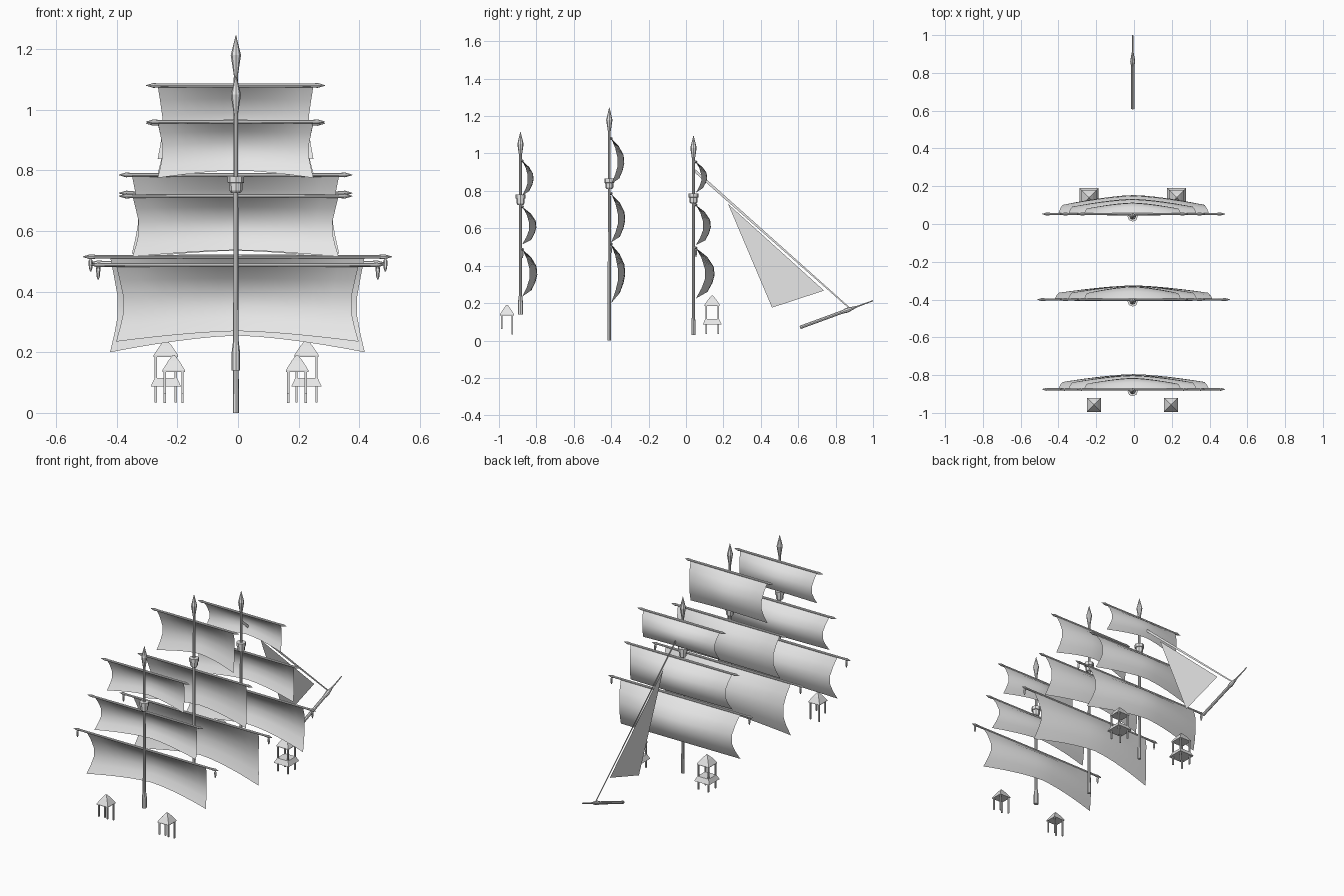
import bpy, bmesh, math
from mathutils import Vector

if "Cube" in bpy.data.objects:
    bpy.data.objects.remove(bpy.data.objects["Cube"])

grey = bpy.data.materials.new("plain_grey")
grey.use_nodes = True
grey.diffuse_color = (0.8, 0.8, 0.8, 1)
grey.node_tree.nodes["Principled BSDF"].inputs["Base Color"].default_value = (0.8, 0.8, 0.8, 1)

CX = -0.007


def make(name, verts, faces, smooth=False):
    mesh = bpy.data.meshes.new(name)
    mesh.from_pydata(verts, [], faces)
    mesh.materials.append(grey)
    for p in mesh.polygons:
        p.use_smooth = smooth
    obj = bpy.data.objects.new(name, mesh)
    bpy.context.collection.objects.link(obj)
    return obj


def lathe(name, start, end, profile, sides=8, turn=0.0):
    """Turned shape along start-end; profile holds (distance along 0..1, radius)."""
    start, end = Vector(start), Vector(end)
    axis = end - start
    rot = axis.to_track_quat('Z', 'Y')
    verts, faces = [], []
    for t, r in profile:
        for i in range(sides):
            a = math.tau * i / sides + turn
            verts.append(start + axis * t + rot @ Vector((r * math.cos(a), r * math.sin(a), 0)))
    for k in range(len(profile) - 1):
        for i in range(sides):
            j = (i + 1) % sides
            a, b = k * sides, (k + 1) * sides
            faces.append((a + i, a + j, b + j, b + i))
    faces.append(tuple(reversed(range(sides))))
    faces.append(tuple(range(len(verts) - sides, len(verts))))
    return make(name, verts, faces)


def square(name, x, y, z0, z1, half0, half1):
    """Square tapered block."""
    s = math.sqrt(2)
    return lathe(name, (x, y, z0), (x, y, z1), [(0, half0 * s), (1, half1 * s)], 4, math.pi / 4)


# Billowing sail: pinched sides, arched foot, deepest at the middle
ROWS = [(0, 0, 0, 1), (0.2, 0.6, 0.3, 0.97), (0.42, 0.95, 0.48, 0.94),
        (0.62, 1, 0.48, 0.94), (0.8, 0.88, 0.3, 0.965), (1, 0.62, 0, 1)]


def sail(name, x, y, top, foot, half, depth, arch):
    n = 12
    verts, faces = [], []
    for v, mid, edge, pinch in ROWS:
        for i in range(n + 1):
            u = 2 * i / n - 1
            k = 1 - abs(u) ** 1.5
            z = top + (foot + arch * k - top) * v
            verts.append((x + u * half * pinch, y + depth * (edge + (mid - edge) * k), z))
    for r in range(len(ROWS) - 1):
        for i in range(n):
            a = r * (n + 1) + i
            faces.append((a, a + 1, a + n + 2, a + n + 1))
    return make(name, verts, faces, True)


def yard(name, x, y, z, half):
    e = 0.012 / half
    lathe(name, (x - half, y, z), (x + half, y, z),
          [(0, 0.001), (e, 0.008), (2 * e, 0.006), (0.5, 0.007),
           (1 - 2 * e, 0.006), (1 - e, 0.008), (1, 0.001)])


def mast(name, y, base, nest, tip, foot):
    parts = [(base, foot), (base + 0.06, foot), (base + 0.1, 0.009), (tip - 0.13, 0.007),
             (tip - 0.065, 0.017), (tip, 0.001)]
    h = tip - base
    lathe(name + "_mast", (CX, y, base), (CX, y, tip), [((z - base) / h, r) for z, r in parts])
    lathe(name + "_lookout", (CX, y, nest - 0.055), (CX, y, nest),
          [(0, 0.015), (0.15, 0.021), (0.6, 0.022), (0.62, 0.027), (1, 0.027)])


# Masts: mast y, yard y, base, lookout top, tip, foot radius
mast("rear", -0.885, 0.14, 0.78, 1.115, 0.014)
mast("middle", -0.41, 0.0, 0.865, 1.245, 0.01)
mast("fore", 0.04, 0.03, 0.787, 1.095, 0.01)

# Rigs: yard y, then (top, foot, yard half, sail half, depth, arch) from low to high
rigs = {
    "rear": (-0.875, [(0.488, 0.235, 0.485, 0.4, 0.08, 0.035),
                      (0.715, 0.515, 0.385, 0.34, 0.075, 0.022),
                      (0.96, 0.775, 0.295, 0.257, 0.06, 0.025)]),
    "middle": (-0.4, [(0.515, 0.2, 0.51, 0.42, 0.075, 0.055),
                      (0.785, 0.525, 0.385, 0.342, 0.075, 0.03),
                      (1.08, 0.837, 0.295, 0.257, 0.07, 0.03)]),
    "fore": (0.053, [(0.495, 0.225, 0.485, 0.4, 0.1, 0.035),
                     (0.725, 0.51, 0.385, 0.34, 0.08, 0.025),
                     (0.955, 0.79, 0.295, 0.257, 0.06, 0.025)]),
}
for mast_name, (y, tiers) in rigs.items():
    for level, (top, foot, span, half, depth, arch) in zip(("lower", "mid", "upper"), tiers):
        x = -0.002 if level == "lower" else -0.008
        yard(f"{mast_name}_{level}_yard", x, y, top, span)
        sail(f"{mast_name}_{level}_sail", x, y, top, foot, half, depth, arch)
    # Hanging pulleys near the ends of the lowest yard
    z, span = tiers[0][0], tiers[0][2]
    for side, s in (("left", 1), ("right", -1)):
        px = s * (span - 0.024)
        lathe(f"{mast_name}_{side}_pulley", (px, y, z - 0.048), (px, y, z),
              [(0, 0.002), (0.25, 0.006), (0.7, 0.007), (0.85, 0.003), (1, 0.003)], 6)

# Bowsprit with a slim tip
lathe("bowsprit", (CX, 0.61, 0.07), (CX, 1.0, 0.213),
      [(0, 0.009), (0.58, 0.009), (0.64, 0.013), (0.68, 0.011), (0.78, 0.004), (1, 0.003)])

# Flat stay and triangular sail on the centre plane
make("fore_stay", [(CX, 0.05, 0.915), (CX, 0.888, 0.166), (CX, 0.884, 0.16), (CX, 0.05, 0.895)],
     [(0, 1, 2, 3)])
make("head_sail", [(CX, 0.225, 0.73), (CX, 0.738, 0.267), (CX, 0.46, 0.176)], [(0, 1, 2)])


# Roofed lanterns on four posts
def posts(name, x, y, gap, top, back, front):
    for side, sx in (("left", 1), ("right", -1)):
        for end, sy, low in (("back", -1, back), ("front", 1, front)):
            square(f"{name}_{side}_{end}_post", x + sx * gap, y + sy * gap, low, top, 0.004, 0.004)


def roof(name, x, y, z, half):
    square(name + "_eave", x, y, z, z + 0.006, half, half)
    square(name + "_roof", x, y, z + 0.006, z + 0.036, half, half * 0.5)
    square(name + "_peak", x, y, z + 0.036, z + 0.056, half * 0.5, 0.003)


for label, x in (("right", -0.212), ("left", 0.195)):
    name = "rear_lantern_" + label
    roof(name, x, -0.957, 0.135, 0.037)
    posts(name, x, -0.957, 0.029, 0.137, 0.062, 0.033)

for label, x in (("right", -0.238), ("left", 0.226)):
    name = "fore_tower_" + label
    roof(name, x, 0.14, 0.185, 0.04)
    posts(name, x, 0.14, 0.033, 0.187, 0.035, 0.035)
    square(name + "_deck", x, 0.14, 0.087, 0.115, 0.05, 0.037)
